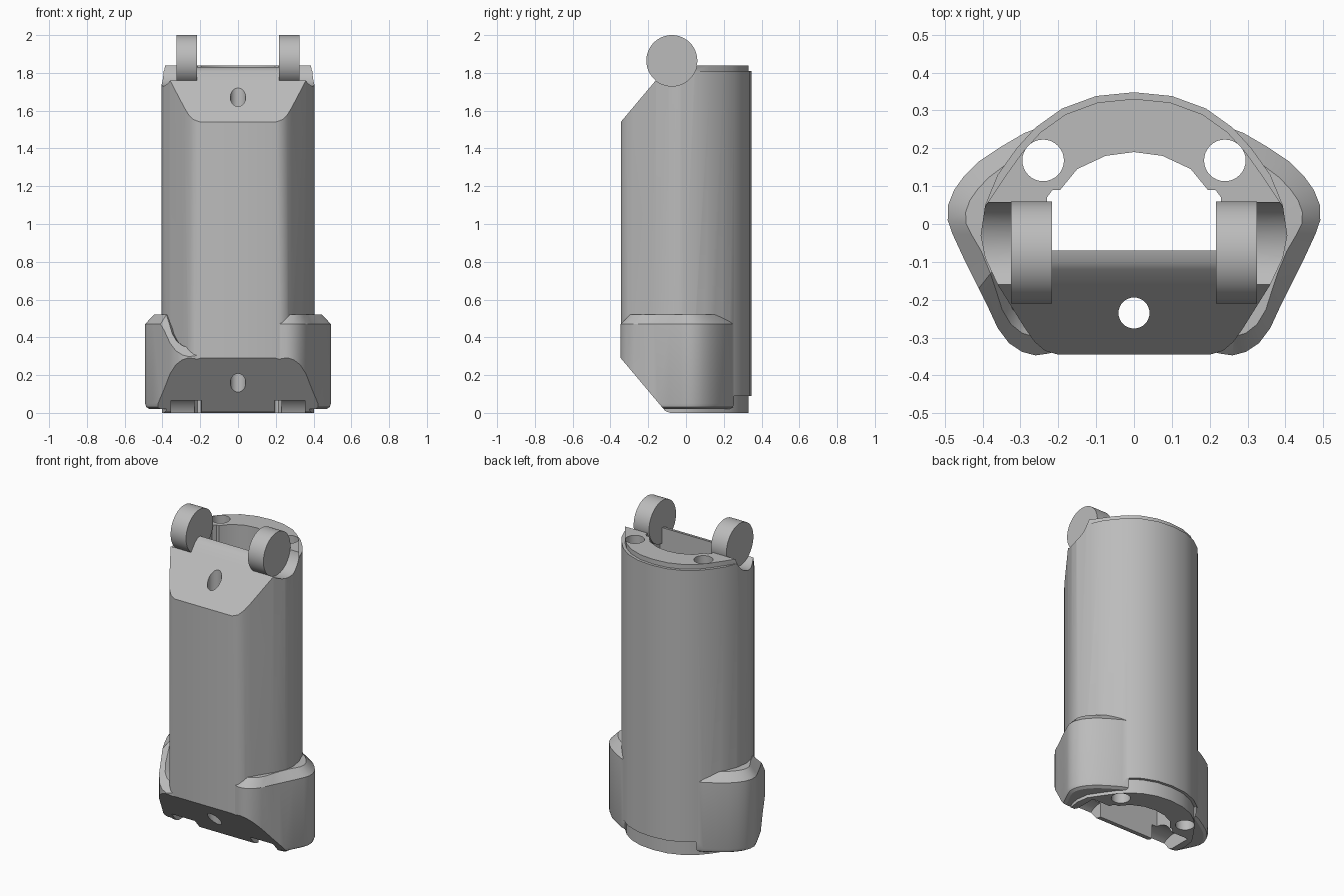
import bpy, bmesh, math
from mathutils import Matrix

if "Cube" in bpy.data.objects:
    bpy.data.objects.remove(bpy.data.objects["Cube"])

grey = bpy.data.materials.new("plain grey")
grey.use_nodes = True
grey.diffuse_color = (0.5, 0.5, 0.5, 1)
grey.node_tree.nodes["Principled BSDF"].inputs["Base Color"].default_value = (0.5, 0.5, 0.5, 1)


def finish(bm, name):
    bmesh.ops.recalc_face_normals(bm, faces=bm.faces[:])
    mesh = bpy.data.meshes.new(name)
    bm.to_mesh(mesh)
    bm.free()
    mesh.materials.append(grey)
    obj = bpy.data.objects.new(name, mesh)
    bpy.context.collection.objects.link(obj)
    return obj


def loft(name, rings):
    """Skin a stack of equal-length point rings and cap both ends."""
    bm = bmesh.new()
    loops = [[bm.verts.new(p) for p in ring] for ring in rings]
    n = len(loops[0])
    for low, high in zip(loops, loops[1:]):
        for i in range(n):
            j = (i + 1) % n
            bm.faces.new((low[i], low[j], high[j], high[i]))
    bm.faces.new(loops[0][::-1])
    bm.faces.new(loops[-1])
    return finish(bm, name)


def cylinder(name, centre, radius, depth, axis="Z", sides=48):
    bm = bmesh.new()
    turn = Matrix.Rotation(math.pi / 2, 4, "Y") if axis == "X" else Matrix()
    bmesh.ops.create_cone(bm, cap_ends=True, segments=sides, radius1=radius, radius2=radius,
                          depth=depth, matrix=Matrix.Translation(centre) @ turn)
    return finish(bm, name)


def combine(target, tool, operation):
    mod = target.modifiers.new("cut", "BOOLEAN")
    mod.operation, mod.object, mod.solver = operation, tool, "EXACT"
    bpy.context.view_layer.objects.active = target
    bpy.ops.object.modifier_apply(modifier=mod.name)
    bpy.data.objects.remove(tool)


def mirrored(half):
    """Close a half outline whose last point lies on the centre line."""
    return half + [(-x, y) for x, y in reversed(half[:-1])]


def at(outline, z):
    return [(x, y, z) for x, y in outline]


# Main body: flat front, round back, with a slimmer collar at each end
section = mirrored([(0.2, -0.345), (0.235, -0.335), (0.262, -0.312), (0.285, -0.28),
                    (0.36, -0.16), (0.393, -0.09), (0.405, -0.03), (0.393, 0.05),
                    (0.36, 0.13), (0.31, 0.2), (0.26, 0.255), (0.19, 0.305),
                    (0.1, 0.338), (0, 0.348)])


def slimmer(p):
    k = 0.95 if p[1] > 0.1 else 0.995
    return p[0] * k, p[1] * k


collar = [slimmer(p) for p in section]
body = loft("body", [at(collar, 0), at(collar, 0.09), at(section, 0.09),
                     at(section, 1.81), at(collar, 1.81), at(collar, 1.84)])

# Side bulges near the foot, the right one with a sloping front top
bulge = [(0.19, -0.33), (0.225, -0.342), (0.26, -0.347), (0.295, -0.338), (0.33, -0.315),
         (0.36, -0.275), (0.39, -0.21), (0.41, -0.17), (0.45, -0.09), (0.48, -0.025),
         (0.492, 0.01), (0.491, 0.05), (0.475, 0.09), (0.45, 0.125), (0.41, 0.165),
         (0.35, 0.205), (0.29, 0.24), (0.25, 0.255), (0.25, 0.1), (0.25, -0.15)]


def inset(outline, d):
    result = []
    for x, y in outline:
        dx, dy = 0.3 - x, -0.03 - y
        k = d / math.hypot(dx, dy)
        result.append((x + dx * k, y + dy * k))
    return result


for side, name in ((1, "left_bulge"), (-1, "right_bulge")):
    def ring(d, height, rise=None):
        points = []
        for (x, y), (_, y0) in zip(inset(bulge, d), bulge):
            z = height
            if rise is not None and side < 0:
                z = min(height, 0.645 + y0 + rise)
            points.append((side * x, y, z))
        return points
    wing = loft(name, [ring(0.025, 0.02), ring(0.007, 0.03), ring(0, 0.05),
                       ring(0, 0.47, 0), ring(0.05, 0.52, 0.05), ring(0.09, 0.521, 0.05)])
    combine(body, wing, "UNION")

# Central shaft running right through
shaft = mirrored([(0.23, -0.07), (0.23, 0.07), (0.215, 0.09), (0.195, 0.09),
                  (0.15, 0.145), (0.075, 0.18), (0, 0.19)])
combine(body, loft("shaft_cutter", [at(shaft, -0.2), at(shaft, 2.1)]), "DIFFERENCE")

# Sloped front faces at top and foot
top_cut = [(-0.6, 1.237), (-0.12, 1.808), (-0.1, 1.823), (-0.07, 1.83), (-0.07, 2.2), (-0.6, 2.2)]
foot_cut = [(-0.6, 0.593), (-0.11, 0.01), (-0.07, -0.005), (-0.07, -0.2), (-0.6, -0.2)]
for profile in (top_cut, foot_cut):
    ends = [[(x, y, z) for y, z in profile] for x in (-0.7, 0.7)]
    combine(body, loft("slope_cutter", ends), "DIFFERENCE")

# Vertical screw holes
for x, y, r in ((0, -0.235, 0.041), (0.24, 0.168, 0.055), (-0.24, 0.168, 0.055)):
    combine(body, cylinder("hole_cutter", (x, y, 0.95), r, 2.5, sides=32), "DIFFERENCE")

# Hinge ears, the cradles beside them and the matching sockets in the foot
for side, word in ((1, "left"), (-1, "right")):
    combine(body, cylinder("cradle_cutter", (side * 0.425, -0.075, 1.865), 0.135, 0.2, "X"),
            "DIFFERENCE")
    combine(body, cylinder("socket_cutter", (side * 0.274, -0.075, -0.05), 0.142, 0.163, "X"),
            "DIFFERENCE")
    cylinder(word + "_hinge_ear", (side * 0.271, -0.075, 1.865), 0.135, 0.108, "X", 64)

for obj in bpy.context.collection.objects:
    if obj.type == "MESH" and grey.name in obj.data.materials:
        bpy.ops.object.select_all(action="DESELECT")
        obj.select_set(True)
        bpy.context.view_layer.objects.active = obj
        bpy.ops.object.shade_smooth_by_angle(angle=math.radians(28))
